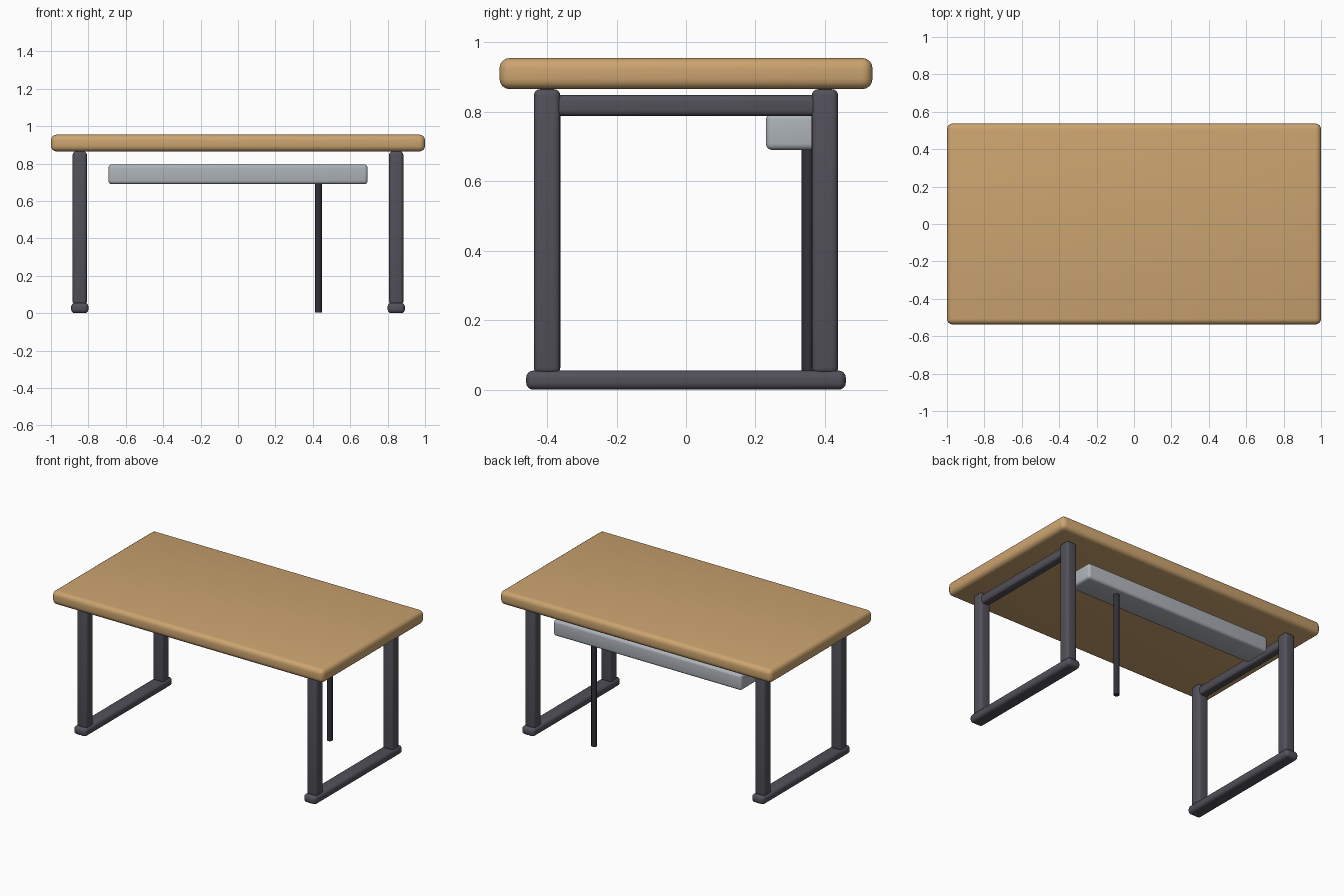
import bpy
import math

if "Cube" in bpy.data.objects:
    bpy.data.objects.remove(bpy.data.objects["Cube"])


def material(name, color):
    m = bpy.data.materials.new(name)
    m.diffuse_color = (*color, 1)
    m.use_nodes = True
    m.node_tree.nodes["Principled BSDF"].inputs["Base Color"].default_value = m.diffuse_color
    return m


wood = material("wood", (0.60, 0.37, 0.16))
metal = material("dark_metal", (0.085, 0.08, 0.10))
grey = material("grey_metal", (0.42, 0.45, 0.48))
black = material("black_cable", (0.03, 0.03, 0.04))


def finish(ob, name, mat):
    ob.name = name
    ob.data.materials.append(mat)
    bpy.ops.object.shade_smooth_by_angle(angle=math.radians(35))
    return ob


def box(name, lo, hi, bevel, mat):
    """Rounded box spanning two opposite corners."""
    center = [(a + b) / 2 for a, b in zip(lo, hi)]
    bpy.ops.mesh.primitive_cube_add(size=1, location=center)
    ob = bpy.context.object
    ob.scale = [b - a for a, b in zip(lo, hi)]
    bpy.ops.object.transform_apply(location=False, rotation=False, scale=True)
    mod = ob.modifiers.new("rounded_edges", 'BEVEL')
    mod.width = bevel
    mod.segments = 4
    bpy.ops.object.modifier_apply(modifier=mod.name)
    return finish(ob, name, mat)


# Table top
box("table_top", (-1, -0.537, 0.865), (1, 0.537, 0.955), 0.03, wood)

# Two side frames: foot, legs and upper rail
for side, sx in (("left", -1), ("right", 1)):
    cx = sx * 0.846
    box(f"{side}_foot", (cx - 0.046, -0.46, 0), (cx + 0.046, 0.46, 0.055), 0.02, metal)
    for end, cy in (("front", -0.4), ("back", 0.4)):
        box(f"{end}_{side}_leg", (cx - 0.038, cy - 0.038, 0.045),
            (cx + 0.038, cy + 0.038, 0.865), 0.018, metal)
    box(f"{side}_upper_rail", (cx - 0.03, -0.4, 0.788), (cx + 0.03, 0.4, 0.848), 0.016, metal)

# Cable tray under the back edge
box("cable_tray", (-0.693, 0.23, 0.69), (0.693, 0.41, 0.795), 0.018, grey)

# Cable dropping to the floor
bpy.ops.mesh.primitive_cylinder_add(vertices=24, radius=0.018, depth=0.70,
                                    location=(0.43, 0.351, 0.355))
finish(bpy.context.object, "drop_cable", black)
